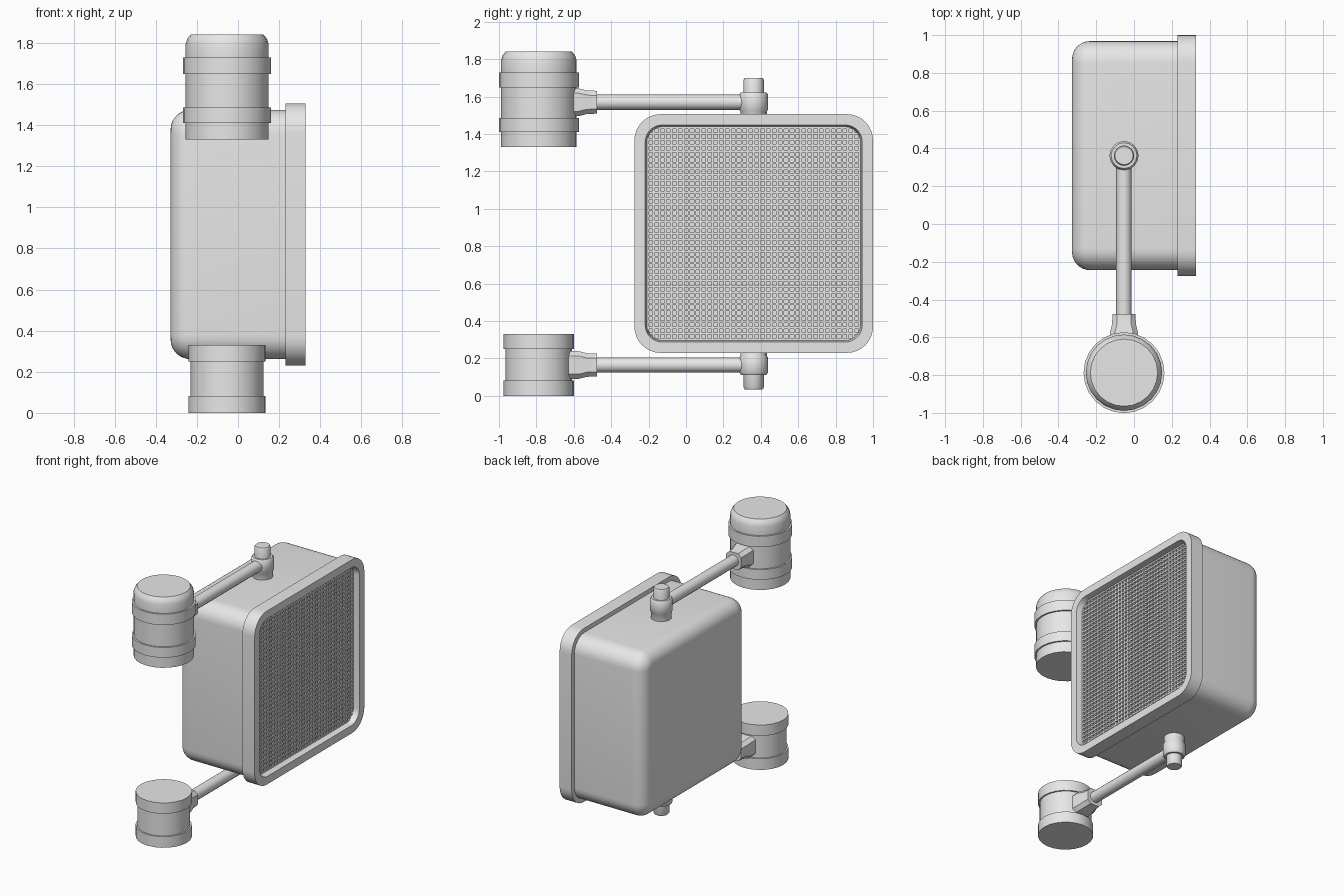
import bpy, bmesh, math
from mathutils import Vector

if "Cube" in bpy.data.objects:
    bpy.data.objects.remove(bpy.data.objects["Cube"], do_unlink=True)

grey = bpy.data.materials.new("plain grey")
grey.use_nodes = True
grey.diffuse_color = (0.8, 0.8, 0.8, 1)
grey.node_tree.nodes["Principled BSDF"].inputs["Base Color"].default_value = (0.8, 0.8, 0.8, 1)

CY, CZ = 0.362, 0.868      # centre of the square housing
AX = -0.053                # x of the arms and drums
DRUM_Y = -0.787


def finish(name, bm, angle=35):
    bmesh.ops.recalc_face_normals(bm, faces=bm.faces)
    mesh = bpy.data.meshes.new(name)
    bm.to_mesh(mesh)
    bm.free()
    mesh.materials.append(grey)
    ob = bpy.data.objects.new(name, mesh)
    bpy.context.collection.objects.link(ob)
    bpy.ops.object.select_all(action='DESELECT')
    ob.select_set(True)
    bpy.context.view_layer.objects.active = ob
    bpy.ops.object.shade_smooth_by_angle(angle=math.radians(angle))
    return ob


def loft(name, loops, closed=False, angle=35):
    """Skin a stack of equal-length loops; cap the ends or join last to first."""
    bm = bmesh.new()
    rings = [[bm.verts.new(p) for p in loop] for loop in loops]
    pairs = list(zip(rings, rings[1:]))
    if closed:
        pairs.append((rings[-1], rings[0]))
    else:
        bm.faces.new(rings[0])
        bm.faces.new(rings[-1])
    n = len(rings[0])
    for a, b in pairs:
        for i in range(n):
            j = (i + 1) % n
            bm.faces.new((a[i], a[j], b[j], b[i]))
    return finish(name, bm, angle)


def rounded_square(x, half, r, steps=8):
    """Rounded square in the yz plane around the housing centre."""
    pts = []
    for q, (sy, sz) in enumerate([(1, 1), (-1, 1), (-1, -1), (1, -1)]):
        for k in range(steps + 1):
            a = math.pi / 2 * (q + k / steps)
            pts.append((x, CY + sy * (half - r) + r * math.cos(a),
                        CZ + sz * (half - r) + r * math.sin(a)))
    return pts


def turned(name, y, profile, sides=24):
    """Vertical turned part from (radius, z) pairs."""
    return loft(name, [[(AX + r * math.cos(2 * math.pi * i / sides),
                         y + r * math.sin(2 * math.pi * i / sides), z)
                        for i in range(sides)] for r, z in profile])


# Housing with a rounded back edge
R = 0.095
loops = []
for k in range(9):
    a = math.pi / 2 * k / 8
    inset = R * (1 - math.sin(a))
    loops.append(rounded_square(-0.328 + R * (1 - math.cos(a)), 0.606 - inset, 0.115 - inset))
loops.append(rounded_square(0.24, 0.606, 0.115))
loft("housing", loops)

# Front rim, a rounded square ring
loft("front_rim", [rounded_square(0.23, 0.638, 0.14), rounded_square(0.328, 0.638, 0.14),
                   rounded_square(0.328, 0.58, 0.09), rounded_square(0.27, 0.568, 0.08),
                   rounded_square(0.23, 0.568, 0.08)], closed=True)

# Backing panel and grille bars
loft("grille_backing", [rounded_square(0.235, 0.575, 0.085), rounded_square(0.274, 0.575, 0.085)])
COUNT, HALF, BAR = 36, 0.572, 0.006
bm = bmesh.new()
for i in range(COUNT + 1):
    d = -0.566 + 1.132 * i / COUNT
    for centre, size in (((0.279, CY + d, CZ), (0.012, 2 * BAR, 2 * HALF)),
                         ((0.281, CY, CZ + d), (0.012, 2 * HALF, 2 * BAR))):
        cube = bmesh.ops.create_cube(bm, size=1)["verts"]
        for v in cube:
            v.co = Vector(c + s * t for c, s, t in zip(centre, size, v.co))
finish("grille", bm)

# Upper drum with two bands and a chamfered top
turned("upper_drum", DRUM_Y, [(0.202, 1.33), (0.202, 1.41), (0.214, 1.41), (0.214, 1.485),
                              (0.202, 1.485), (0.202, 1.65), (0.214, 1.65), (0.214, 1.73),
                              (0.202, 1.73), (0.202, 1.795), (0.194, 1.82), (0.178, 1.84)])

# Lower drum with a band at each end
turned("lower_drum", DRUM_Y, [(0.188, 0), (0.188, 0.082), (0.177, 0.082), (0.177, 0.25),
                              (0.188, 0.25), (0.188, 0.33)])


def socket_loop(y, z, half, chamfer):
    c = half - chamfer
    return [(AX + u, y, z + w) for u, w in ((half, -c), (half, c), (c, half), (-c, half),
                                            (-half, c), (-half, -c), (-c, -half), (c, -half))]


# Arms: socket on the drum, rod, and pivot hub with its pin
for side, z, s, inner in (("upper", 1.57, 1, 1.46), ("lower", 0.165, -1, 0.275)):
    loft(side + "_arm_socket", [socket_loop(y, z, h, 0.025) for y, h in
                                ((-0.66, 0.074), (-0.575, 0.074), (-0.53, 0.063), (-0.477, 0.061))],
         angle=20)
    loft(side + "_arm_rod", [[(AX + 0.041 * math.cos(math.pi * i / 6), y,
                               z + 0.041 * math.sin(math.pi * i / 6)) for i in range(12)]
                             for y in (-0.5, 0.32)])
    turned(side + "_pivot_hub", CY, [(0.07, inner), (0.07, z - s * 0.05), (0.077, z - s * 0.04),
                                     (0.077, z + s * 0.04), (0.068, z + s * 0.053)], 16)
    turned(side + "_pivot_pin", CY, [(0.054, z), (0.054, z + s * 0.12), (0.048, z + s * 0.13)], 16)
